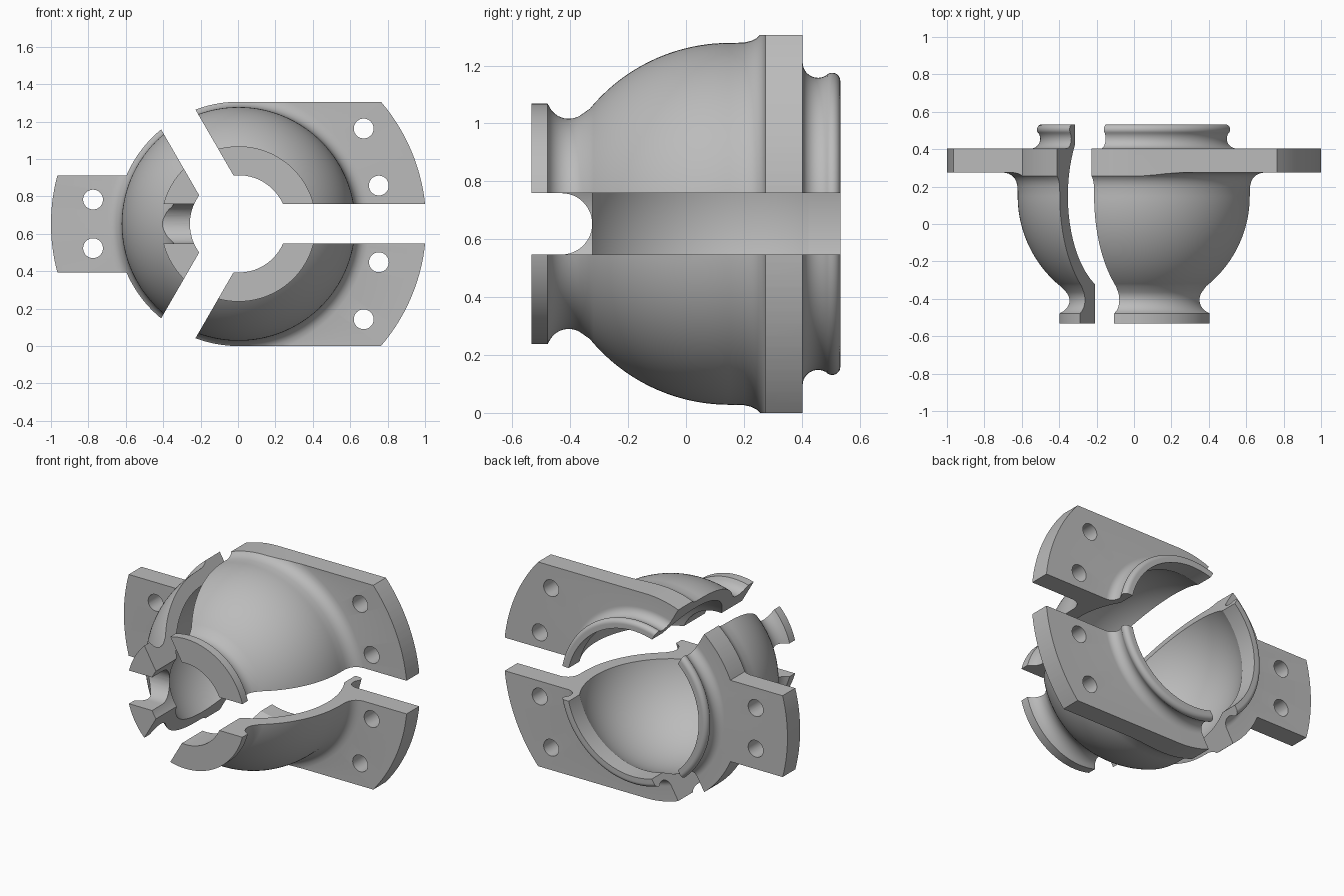
import bpy, bmesh, math
from mathutils import Vector

if "Cube" in bpy.data.objects:
    bpy.data.objects.remove(bpy.data.objects["Cube"])

CX, CZ = 0.003, 0.653   # position of the housing axis
GAP = 0.106             # half width of the slots between the pieces
REACH = 1.003           # radius of the flange tabs
RIM = 0.653             # radius of the flange rim
TAB = 0.26              # half height of the narrow tab
BIG = 2.0

metal = bpy.data.materials.new("grey_metal")
metal.use_nodes = True
GREY = (0.5, 0.5, 0.5, 1)
metal.diffuse_color = GREY
metal.node_tree.nodes["Principled BSDF"].inputs["Base Color"].default_value = GREY


def arc(cx, cy, r, a0, a1, n):
    """Points on an arc, angles in degrees."""
    angles = [math.radians(a0 + (a1 - a0) * i / n) for i in range(n + 1)]
    return [(cx + r * math.cos(a), cy + r * math.sin(a)) for a in angles]


def finish(bm, name):
    bmesh.ops.remove_doubles(bm, verts=bm.verts, dist=1e-5)
    bmesh.ops.recalc_face_normals(bm, faces=bm.faces)
    mesh = bpy.data.meshes.new(name)
    bm.to_mesh(mesh)
    bm.free()
    mesh.materials.append(metal)
    ob = bpy.data.objects.new(name, mesh)
    ob.location = (CX, 0, CZ)
    bpy.context.collection.objects.link(ob)
    return ob


def revolve(name, profile, steps=144):
    """Ring from a closed loop of (y, radius) points turned around the axis."""
    bm = bmesh.new()
    vs = [bm.verts.new((r, y, 0)) for y, r in profile]
    es = [bm.edges.new(p) for p in zip(vs, vs[1:] + vs[:1])]
    bmesh.ops.spin(bm, geom=vs + es, cent=(0, 0, 0), axis=(0, 1, 0),
                   angle=2 * math.pi, steps=steps)
    return finish(bm, name)


def prism(name, points, start, end):
    """Solid between the same outline placed at two positions."""
    bm = bmesh.new()
    # Outlines for a sideways extrusion lie in yz, the others in xz
    sideways = start[0] != end[0]
    flat = [Vector((0, a, z)) if sideways else Vector((a, 0, z)) for a, z in points]
    ends = [[bm.verts.new(p + Vector(o)) for p in flat] for o in (start, end)]
    for ring in ends:
        bm.faces.new(ring)
    near, far = ends
    for i in range(len(flat)):
        bm.faces.new((near[i - 1], near[i], far[i], far[i - 1]))
    return finish(bm, name)


def through(name, points):
    """Prism running front to back through the whole housing."""
    return prism(name, points, (0, -1, 0), (0, 1, 0))


def combine(ob, cutter, operation):
    """Apply a boolean and drop the cutter."""
    mod = ob.modifiers.new("cut", "BOOLEAN")
    mod.object, mod.operation, mod.solver = cutter, operation, "EXACT"
    bpy.context.view_layer.update()
    graph = bpy.context.evaluated_depsgraph_get()
    mesh = bpy.data.meshes.new_from_object(ob.evaluated_get(graph))
    ob.modifiers.clear()
    ob.data = mesh
    bpy.data.objects.remove(cutter)


# Shell section: collar, neck, dome, fillet, flange disc, rear lip, chamber
section = ([(-0.533, 0.26), (-0.533, 0.415), (-0.478, 0.415)]
           + arc(-0.405, 0.438, 0.075, 205, 310, 12)
           + arc(0.15, 0, 0.625, 140.5, 90, 28)
           + [(0.2, 0.626), (0.225, 0.632), (0.245, 0.642), (0.26, 0.657),
              (0.27, 0.675), (0.275, 0.7), (0.275, 1.15), (0.403, 1.15)]
           + arc(0.456, 0.5575, 0.053, 180, 308, 14)
           + arc(0.505, 0.494, 0.028, 128, 0, 12)
           + [(0.533, 0.466)]
           + arc(0.15, 0, 0.54, 59.7, 151.2, 44))
housing = revolve("housing", section)

# Round-ended notch in the right side of the neck
notch = [(-0.7, -GAP)] + arc(-0.43, 0, GAP, -90, 90, 24) + [(-0.7, GAP)]
combine(housing, prism("neck_notch", notch, (-BIG, 0, 0), (-0.02, 0, 0)), "DIFFERENCE")

# Flange outline: round rim, wide tab on the left side, narrow tab on the right
wide = math.degrees(math.asin(RIM / REACH))
narrow = math.degrees(math.asin(TAB / REACH))
rim = math.degrees(math.asin(TAB / RIM))
outline = (arc(0, 0, REACH, -wide, wide, 32)
           + arc(0, 0, RIM, 90, 180 - rim, 36)
           + arc(0, 0, REACH, 180 - narrow, 180 + narrow, 16)
           + arc(0, 0, RIM, 180 + rim, 270, 36))
combine(housing, through("flange_outline", outline), "INTERSECT")

# Bolt holes
for x, z in ((0.669, 0.51), (0.75, 0.205), (-0.778, 0.13)):
    for side in (1, -1):
        hole = arc(x, side * z, 0.053, 0, 352.5, 47)
        combine(housing, through("bolt_hole", hole), "DIFFERENCE")

# Split into three sectors separated by parallel slots
tip = GAP / math.sin(math.radians(60))
for name, mid in (("upper_sector", 60), ("right_sector", 180), ("lower_sector", 300)):
    piece = bpy.data.objects.new(name, housing.data.copy())
    piece.location = housing.location
    bpy.context.collection.objects.link(piece)
    a = math.radians(mid)
    x, z = tip * math.cos(a), tip * math.sin(a)
    wedge = [(x, z)] + arc(x, z, 3, mid - 60, mid + 60, 2)
    combine(piece, through("wedge", wedge), "INTERSECT")
    bpy.ops.object.select_all(action="DESELECT")
    piece.select_set(True)
    bpy.context.view_layer.objects.active = piece
    bpy.ops.object.shade_smooth_by_angle(angle=math.radians(25))

bpy.data.objects.remove(housing)
